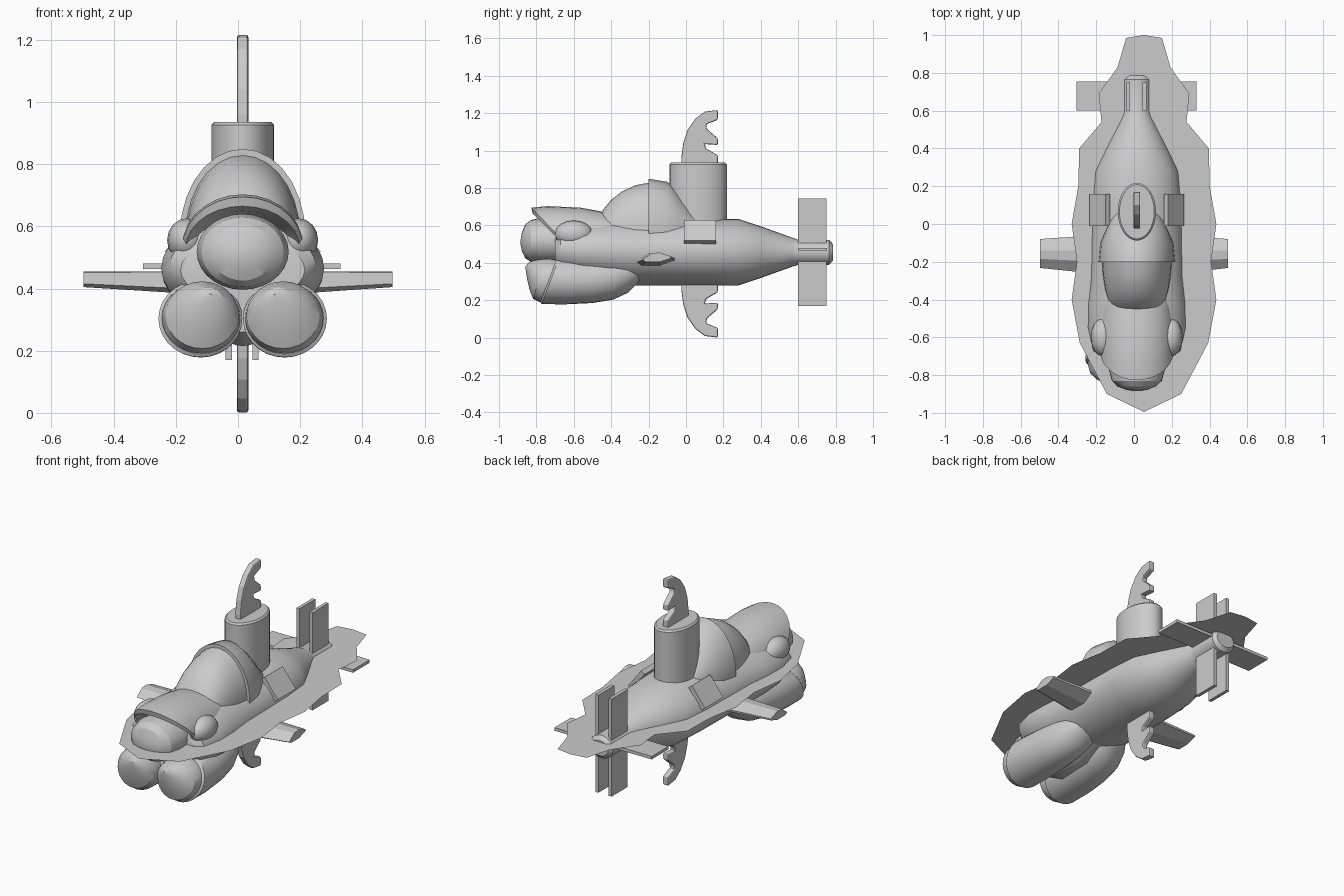
import bpy, bmesh, math
from mathutils import Matrix

CX = 0.015  # centre line of the vessel
grey = bpy.data.materials.new("hull grey")
grey.diffuse_color = (0.6, 0.6, 0.6, 1)


def finish(name, bm, smooth=None, recalc=True):
    if recalc:
        bmesh.ops.recalc_face_normals(bm, faces=bm.faces)
    me = bpy.data.meshes.new(name)
    bm.to_mesh(me)
    bm.free()
    me.materials.append(grey)
    ob = bpy.data.objects.new(name, me)
    bpy.context.collection.objects.link(ob)
    if smooth:
        bpy.ops.object.select_all(action='DESELECT')
        ob.select_set(True)
        bpy.context.view_layer.objects.active = ob
        bpy.ops.object.shade_smooth_by_angle(angle=math.radians(smooth))
    return ob


def loft(name, sections, x=CX, n=28, smooth=35):
    """Elliptical rings along y: (y, x offset, z, rx, rz, lean)."""
    bm = bmesh.new()
    rings = []
    for y, ox, cz, rx, rz, lean in sections:
        ring = []
        for i in range(n):
            a = 2 * math.pi * i / n
            dz = rz * math.sin(a)
            ring.append(bm.verts.new((x + ox + rx * math.cos(a), y - lean * dz, cz + dz)))
        rings.append(ring)
    for r, s in zip(rings, rings[1:]):
        for i in range(n):
            j = (i + 1) % n
            bm.faces.new((r[i], r[j], s[j], s[i]))
    bm.faces.new(rings[0])
    bm.faces.new(rings[-1])
    return finish(name, bm, smooth)


def prism(name, outline, x0, x1, bevel=0):
    """Extrude a (y, z) outline from x0 to x1."""
    bm = bmesh.new()
    a = [bm.verts.new((x0, y, z)) for y, z in outline]
    b = [bm.verts.new((x1, y, z)) for y, z in outline]
    bm.faces.new(a)
    bm.faces.new(b[::-1])
    for i in range(len(a)):
        j = (i + 1) % len(a)
        bm.faces.new((a[i], b[i], b[j], a[j]))
    ob = finish(name, bm)
    if bevel:
        m = ob.modifiers.new("rounded edge", 'BEVEL')
        m.width, m.segments = bevel, 2
    return ob


def box(name, lo, hi):
    return prism(name, [(lo[1], lo[2]), (hi[1], lo[2]), (hi[1], hi[2]), (lo[1], hi[2])], lo[0], hi[0])


# Main hull with swollen cheeks and a tapered tail
loft("hull", [(-0.70, 0, .46, .20, .10, 0), (-0.67, 0, .47, .235, .14, 0),
              (-0.55, 0, .465, .262, .165, 0), (-0.42, 0, .46, .26, .176, 0),
              (-0.28, 0, .457, .245, .178, 0), (0.10, 0, .457, .238, .178, 0),
              (0.28, 0, .457, .222, .178, 0), (0.40, 0, .457, .165, .138, 0),
              (0.57, 0, .457, .08, .077, 0), (0.60, 0, .456, .075, .067, 0),
              (0.765, 0, .456, .075, .067, 0), (0.785, 0, .456, .058, .045, 0)])

# Upper snout shell, hollow at the slanted front
loft("upper_shell", [(-0.56, 0, .53, .12, .10, .8), (-0.66, 0, .53, .165, .12, 1.0),
                     (-0.685, 0, .53, .183, .135, 1.0), (-0.67, 0, .53, .195, .165, .95),
                     (-0.60, 0, .53, .197, .173, .8), (-0.50, 0, .53, .195, .165, .4),
                     (-0.36, 0, .53, .18, .13, .1)])

# Domed nose inside the upper shell
loft("upper_nose", [(-0.885, 0, .51, .012, .01, 0), (-0.878, 0, .512, .055, .048, 0),
                    (-0.86, 0, .515, .10, .09, 0), (-0.83, 0, .517, .132, .112, 0),
                    (-0.77, 0, .518, .148, .122, 0), (-0.58, 0, .515, .14, .11, 0)], smooth=25)

# Paired lower pods, each with a domed nose and a cover
for s, side in ((-1, "left"), (1, "right")):
    loft(side + "_lower_nose", [(-0.857, s * .105, .372, .01, .01, 0),
                                (-0.845, s * .113, .358, .05, .045, -.1),
                                (-0.82, s * .123, .335, .09, .08, -.2),
                                (-0.785, s * .13, .315, .118, .108, -.3),
                                (-0.74, s * .134, .305, .126, .114, -.38),
                                (-0.60, s * .132, .305, .11, .10, -.3)], smooth=25)
    loft(side + "_lower_pod", [(-0.735, s * .134, .305, .124, .115, -.38),
                               (-0.725, s * .136, .303, .135, .124, -.38),
                               (-0.62, s * .135, .302, .134, .124, -.2),
                               (-0.50, s * .13, .305, .128, .12, 0),
                               (-0.39, s * .12, .315, .12, .112, 0),
                               (-0.31, s * .105, .335, .105, .095, 0),
                               (-0.25, s * .09, .36, .08, .06, 0)])
    # Eye bulges on the cheeks
    loft(side + "_eye_bulge", [(-0.60 + .1 * -math.cos(t * math.pi / 8), s * .18, .555,
                                .06 * math.sin(t * math.pi / 8) + .003,
                                .068 * math.sin(t * math.pi / 8) + .003, 0) for t in range(9)], n=16)
    # Raised side panel lying on the shoulder of the hull
    panel = box(side + "_side_panel", (-.07, -.01, -.014), (.07, .16, .014))
    panel.data.transform(Matrix.Translation((CX + s * .197, 0, .565))
                         @ Matrix.Rotation(s * math.atan2(.11, .085), 4, 'Y'))
    # Side wing, thinner and shorter at the tip
    section = [(-.265, .40), (-.20, .45), (-.14, .455), (-.058, .425), (-.06, .412), (-.14, .385), (-.24, .385)]
    wing = prism(side + "_wing", section, CX + s * .2, CX * .0 + s * .497)
    for v in wing.data.vertices:
        if abs(v.co.x) > .45:
            v.co.y = -.155 + (v.co.y + .16) * .74
            v.co.z = .455 + (v.co.z - .455) * .72
    # Upright tail plate
    x = CX - .002 + s * .043
    box(side + "_tail_plate", (x - .01, .6, .17), (x + .01, .75, .745))

# Filler between the lower pods
loft("chin", [(-0.70, 0, .34, .08, .08, 0), (-0.62, 0, .33, .10, .115, 0),
              (-0.42, 0, .34, .11, .115, 0), (-0.25, 0, .38, .11, .08, 0)])

# Level tail plate
box("level_tail_plate", (-.305, .6, .462), (.33, .755, .48))

# Canopy and the collar behind it
loft("canopy", [(-0.47, 0, .57, .10, .07, 0), (-0.44, 0, .57, .135, .118, 0),
                (-0.40, 0, .57, .155, .167, 0), (-0.34, 0, .57, .17, .213, 0),
                (-0.27, 0, .57, .18, .245, 0), (-0.19, 0, .57, .185, .26, 0)])
loft("collar", [(-0.20, 0, .57, .202, .279, 0), (-0.10, 0, .57, .192, .263, 0),
                (-0.05, 0, .57, .172, .215, 0), (0.0, 0, .57, .15, .155, 0),
                (0.06, 0, .57, .12, .08, 0)])

# Oval conning tower with a softened rim
bm = bmesh.new()
N = 32
tower = [[bm.verts.new((CX + (.101 - d) * math.cos(2 * math.pi * i / N),
                        .065 + (.153 - d) * math.sin(2 * math.pi * i / N), z)) for i in range(N)]
         for z, d in ((.5, 0), (.926, 0), (.935, .009))]
for r, q in zip(tower, tower[1:]):
    for i in range(N):
        bm.faces.new((r[i], r[(i + 1) % N], q[(i + 1) % N], q[i]))
bm.faces.new(tower[0])
bm.faces.new(tower[-1])
finish("conning_tower", bm, 35)

# Notched fins, one above the tower and its mirror below the hull
notched = [(-.025, .90), (-.025, .96), (-.015, 1.04), (.008, 1.11), (.05, 1.17), (.10, 1.208), (.17, 1.217),
           (.17, 1.165), (.108, 1.14), (.112, 1.115), (.17, 1.065), (.17, 1.03), (.10, 1.035),
           (.108, 1.01), (.17, .975), (.17, .90)]
prism("top_fin", notched, CX - .018, CX + .018, .007)
prism("bottom_fin", [(y, 1.217 - z) for y, z in notched], CX - .018, CX + .018, .007)

# Thin sheet around the waterline, symmetric about its own centre line
half = [(.095, .985), (.14, .83), (.24, .69), (.225, .54), (.343, .40), (.348, .20), (.383, 0),
        (.355, -.20), (.383, -.40), (.34, -.63), (.197, -.90)]
outline = [(0, 1.0)] + half + [(0, -.995)] + [(-x, y) for x, y in reversed(half)]
bm = bmesh.new()
bm.faces.new([bm.verts.new((.053 + x, y, .49)) for x, y in reversed(outline)])
finish("water_sheet", bm, recalc=False)
